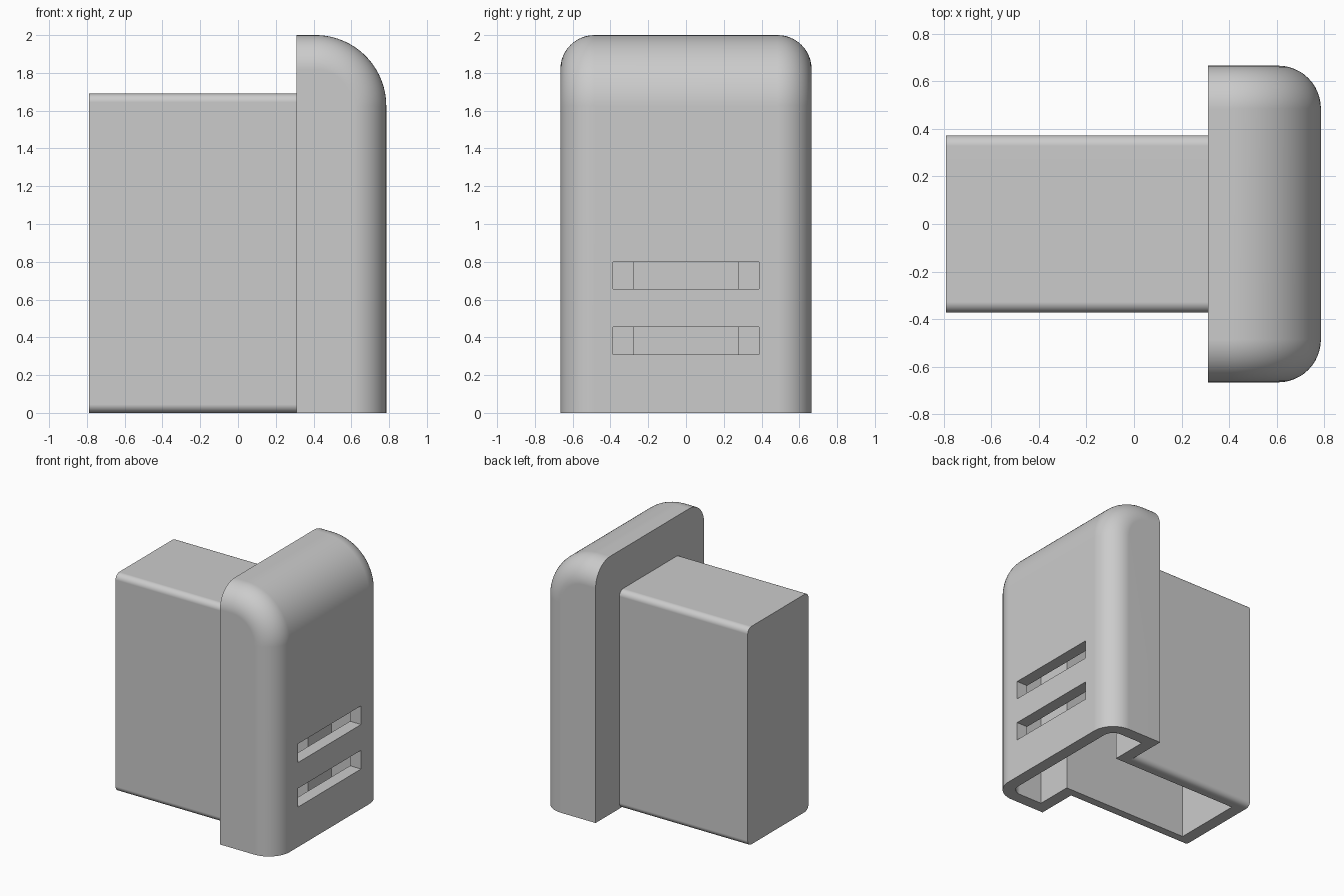
import bpy, bmesh
from math import sin, cos, pi

cube = bpy.data.objects.get("Cube")
if cube:
    bpy.data.objects.remove(cube, do_unlink=True)

WALL = 0.095
STEPS = 12

grey = bpy.data.materials.new("plain grey")
grey.use_nodes = True
COLOUR = (0.6, 0.6, 0.6, 1)
grey.diffuse_color = COLOUR
grey.node_tree.nodes["Principled BSDF"].inputs["Base Color"].default_value = COLOUR


def loft(name, loops):
    """Skin matching loops of points and close both ends."""
    bm = bmesh.new()
    rings = [[bm.verts.new(p) for p in loop] for loop in loops]
    for a, b in zip(rings, rings[1:]):
        for i in range(len(a)):
            j = (i + 1) % len(a)
            bm.faces.new((a[i], a[j], b[j], b[i]))
    bm.faces.new(rings[0])
    bm.faces.new(rings[-1])
    bmesh.ops.recalc_face_normals(bm, faces=bm.faces[:])
    mesh = bpy.data.meshes.new(name)
    bm.to_mesh(mesh)
    bm.free()
    obj = bpy.data.objects.new(name, mesh)
    bpy.context.collection.objects.link(obj)
    mesh.materials.append(grey)
    return obj


def box(name, x, y, z):
    return loft(name, [[(px, y[0], z[0]), (px, y[1], z[0]),
                        (px, y[1], z[1]), (px, y[0], z[1])] for px in x])


def rounded_box(name, x0, x1, half_y, top, r):
    """Box along x whose four long edges are rounded."""
    profile = []
    corners = [(half_y - r, top - r), (r - half_y, top - r), (r - half_y, r), (half_y - r, r)]
    for k, (cy, cz) in enumerate(corners):
        for i in range(STEPS // 2 + 1):
            a = pi / 2 * (k + i / (STEPS // 2))
            profile.append((cy + r * cos(a), cz + r * sin(a)))
    return loft(name, [[(x, y, z) for y, z in profile] for x in (x0, x1)])


def cap_form(name, back, bottom, inset):
    """Upright form with a wide round on the top edge and filleted sides."""
    fillet, big = 0.18 - inset, 0.375
    half_y = 0.665 - inset
    loops = []
    for side in (-1, 1):
        for i in range(STEPS + 1):
            a = pi / 2 * (i / STEPS if side < 0 else 1 - i / STEPS)
            d = inset + fillet * (1 - sin(a))
            y = side * (half_y - fillet * (1 - cos(a)))
            # The sides run from the outermost flat to full height
            y = side * (half_y - fillet + fillet * cos(a))
            loop = [(back, y, bottom), (0.785 - d, y, bottom)]
            for k in range(STEPS * 2 + 1):
                b = pi / 2 * k / (STEPS * 2)
                loop.append((0.41 + (big - d) * cos(b), y, 1.625 + (big - d) * sin(b)))
            loop.append((back, y, 2 - d))
            loops.append(loop)
    return loft(name, loops)


def combine(target, other, operation):
    mod = target.modifiers.new(operation.lower(), 'BOOLEAN')
    mod.operation, mod.solver, mod.object = operation, 'EXACT', other
    bpy.context.view_layer.objects.active = target
    bpy.ops.object.modifier_apply(modifier=mod.name)
    bpy.data.objects.remove(other, do_unlink=True)


# Outer housing: rounded cap joined to the rectangular body
housing = cap_form("housing_shell", 0.31, 0, 0)
combine(housing, rounded_box("body", -0.79, 0.36, 0.3725, 1.69, 0.045), 'UNION')

# Hollow interior, open at the bottom
combine(housing, cap_form("cap_cavity", 0.31 + WALL, -0.1, WALL), 'DIFFERENCE')
combine(housing, box("body_cavity", (-0.79 + WALL, 0.5), (-0.278, 0.278), (-0.1, 1.69 - WALL)), 'DIFFERENCE')

# Two vent slots through the cap wall
for z in (0.31, 0.655):
    combine(housing, box("slot", (0.6, 0.9), (-0.387, 0.387), (z, z + 0.145)), 'DIFFERENCE')

# Smooth rounds with crisp edges
bpy.ops.object.select_all(action='DESELECT')
housing.select_set(True)
bpy.context.view_layer.objects.active = housing
bpy.ops.object.shade_smooth_by_angle(angle=pi / 6)
normals = housing.modifiers.new("flat_face_normals", 'WEIGHTED_NORMAL')
normals.keep_sharp = True
